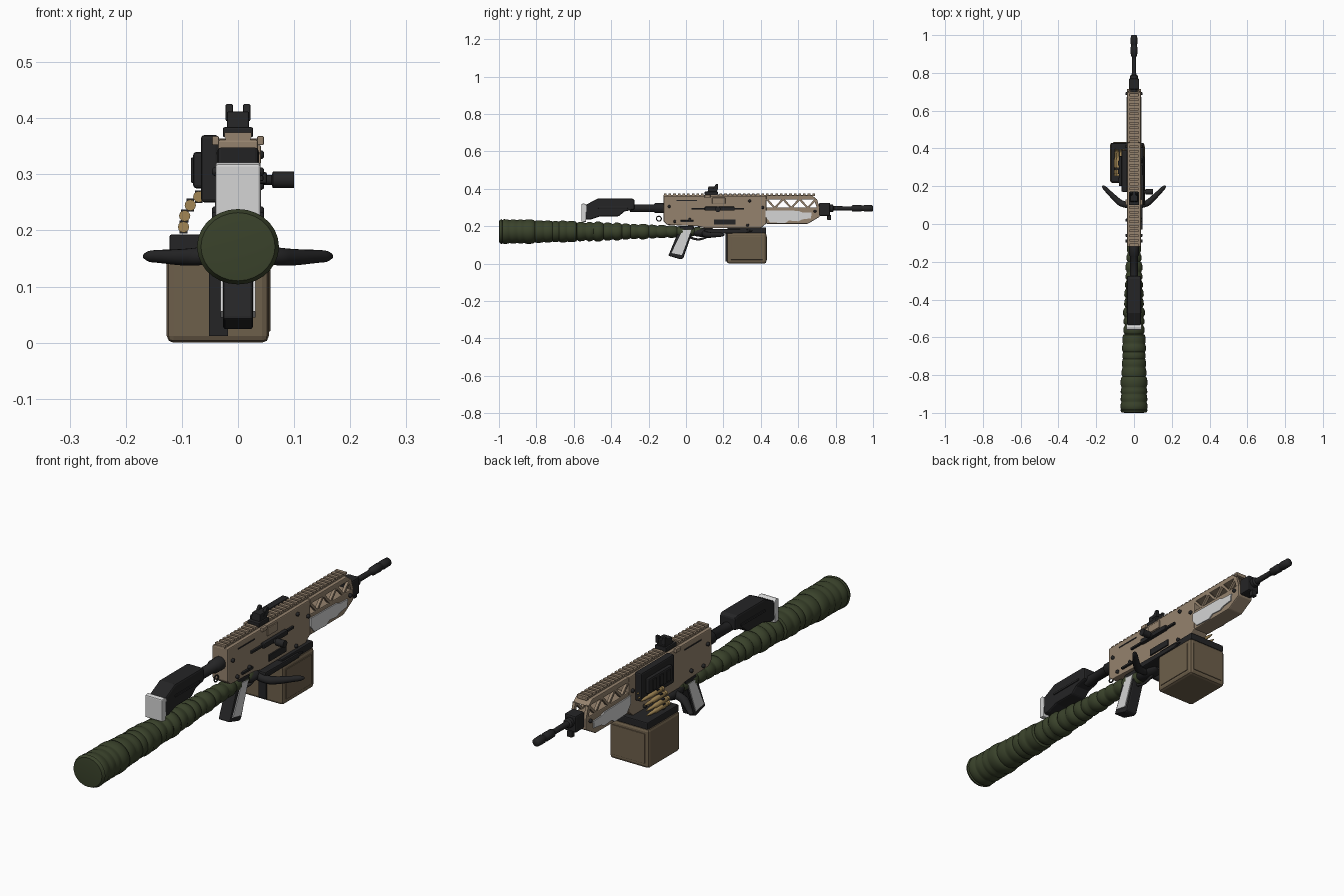
import bpy, bmesh, math, random
from mathutils import Vector

if "Cube" in bpy.data.objects:
    bpy.data.objects.remove(bpy.data.objects["Cube"])
random.seed(4)


def material(name, rgb):
    m = bpy.data.materials.new(name)
    m.use_nodes = True
    m.diffuse_color = (*rgb, 1)
    m.node_tree.nodes["Principled BSDF"].inputs["Base Color"].default_value = (*rgb, 1)
    return m


tan = material("tan", (0.30, 0.225, 0.155))
brown = material("box brown", (0.155, 0.115, 0.07))
black = material("black", (0.018, 0.018, 0.019))
green = material("wrap green", (0.042, 0.055, 0.024))
light = material("light grey", (0.66, 0.66, 0.66))
brass = material("brass", (0.36, 0.24, 0.09))


def finish(bm, name, mat, bevel=0, smooth=False):
    bmesh.ops.recalc_face_normals(bm, faces=bm.faces)
    me = bpy.data.meshes.new(name)
    bm.to_mesh(me)
    bm.free()
    me.materials.append(mat)
    ob = bpy.data.objects.new(name, me)
    bpy.context.collection.objects.link(ob)
    if bevel:
        mod = ob.modifiers.new("bevel", "BEVEL")
        mod.width, mod.segments, mod.limit_method = bevel, 2, "ANGLE"
    if smooth:
        bpy.context.view_layer.objects.active = ob
        bpy.ops.object.select_all(action="DESELECT")
        ob.select_set(True)
        bpy.ops.object.shade_smooth_by_angle(angle=math.radians(50))
    return ob


def prism(name, pts, x0, x1, mat, bevel=0):
    """Side outline of (y, z) points, extruded across x."""
    bm = bmesh.new()
    face = bm.faces.new([bm.verts.new((x0, y, z)) for y, z in pts])
    out = bmesh.ops.extrude_face_region(bm, geom=[face])["geom"]
    bmesh.ops.translate(bm, vec=(x1 - x0, 0, 0),
                        verts=[v for v in out if isinstance(v, bmesh.types.BMVert)])
    return finish(bm, name, mat, bevel)


def box(name, x0, x1, y0, y1, z0, z1, mat, bevel=0):
    return prism(name, [(y0, z0), (y1, z0), (y1, z1), (y0, z1)], x0, x1, mat, bevel)


def lathe(name, profile, centre, mat, axis="Y", sides=20, squash=1.0):
    """Turn (distance, radius) points about an axis through centre."""
    bm = bmesh.new()
    rings = []
    for d, r in profile:
        ring = []
        for i in range(sides):
            a = math.tau * i / sides
            c, s = r * math.cos(a), r * squash * math.sin(a)
            p = (c, d, s) if axis == "Y" else (d, c, s)
            ring.append(bm.verts.new(Vector(centre) + Vector(p)))
        rings.append(ring)
    for a, b in zip(rings, rings[1:]):
        for i in range(sides):
            j = (i + 1) % sides
            bm.faces.new((a[i], a[j], b[j], b[i]))
    bm.faces.new(rings[0])
    bm.faces.new(rings[-1])
    return finish(bm, name, mat, smooth=True)


def tube(name, pts, radius, mat, closed=False):
    """Round rod through (x, y, z, thickness) points."""
    cu = bpy.data.curves.new(name, "CURVE")
    cu.dimensions, cu.bevel_depth, cu.bevel_resolution = "3D", radius, 3
    cu.use_fill_caps = True
    sp = cu.splines.new("NURBS")
    sp.points.add(len(pts) - 1)
    for p, (x, y, z, t) in zip(sp.points, pts):
        p.co, p.radius = (x, y, z, 1), t
    sp.use_endpoint_u, sp.use_cyclic_u, sp.order_u = not closed, closed, 3
    cu.materials.append(mat)
    ob = bpy.data.objects.new(name, cu)
    bpy.context.collection.objects.link(ob)


# Receiver and handguard
prism("receiver", [(-.12, .225), (-.1, .207), (.06, .2), (.1, .19), (.4, .19), (.43, .215),
                   (.43, .362), (-.12, .362)], -.036, .036, tan, .004)
prism("handguard", [(.43, .212), (.65, .212), (.715, .25), (.715, .30), (.43, .30)],
      -.036, .036, tan, .004)
prism("handguard_top", [(.43, .342), (.70, .342), (.675, .364), (.43, .364)], -.036, .036, tan, .003)
for s in (-1, 1):
    xs = (s * .024, s * .036)
    for i in range(6):
        y = .43 + i * .044
        a, b = (y, y + .044) if i % 2 else (y + .044, y)
        prism("truss_strut", [(a - .006, .297), (a + .008, .297), (b + .008, .345), (b - .006, .345)],
              *xs, tan)
    prism("truss_front", [(.70, .297), (.715, .297), (.70, .345), (.683, .345)], *xs, tan)
    prism("side_panel", [(.425, .285), (.6, .282), (.62, .274), (.672, .272), (.668, .242), (.62, .236),
                         (.6, .226), (.55, .23), (.53, .216), (.45, .22), (.425, .25)],
          s * .034, s * .041, light)
    # Pins and body studs
    for y, z in ((-.09, .305), (-.06, .225), (.02, .235), (.34, .335), (.33, .205), (.41, .30), (.69, .28)):
        lathe("pin", [(0, .008), (s * .009, .008), (s * .012, .005)], (s * .034, y, z), black, "X", 10)
    box("rail_ear", s * .034, s * .046, .10, .13, .352, .368, tan, .002)
    box("rear_slot", s * .034, s * .038, -.05, .06, .335, .34, black)

# Top rail
box("top_rail", -.022, .022, -.12, .69, .36, .367, tan)
for i in range(33):
    y = -.118 + i * .0248
    box("rail_tooth", -.024, .024, y, y + .014, .366, .375, tan)

# Sight
box("sight_base", -.027, .027, .10, .17, .366, .384, black, .003)
prism("sight_body", [(.115, .38), (.165, .38), (.172, .412), (.12, .412)], -.02, .02, black, .003)
for s in (-1, 1):
    prism("sight_wing", [(.14, .395), (.172, .395), (.172, .425), (.16, .425)], s * .009, s * .022, black, .002)

# Barrel
box("gas_block", -.027, .027, .712, .77, .255, .325, black, .006)
box("gas_nub", -.012, .012, .755, .775, .233, .26, black, .003)
lathe("barrel", [(.70, .02), (.785, .02), (.79, .012), (.87, .011), (.885, .011), (.89, .017),
                 (.935, .018), (.94, .015), (.95, .015), (.955, .018), (.995, .017), (1, .012)],
      (0, 0, .295), black)

# Stock
lathe("buffer_tube", [(-.30, .021), (-.17, .021), (-.165, .027), (-.12, .027)], (0, 0, .296), black)
prism("stock", [(-.54, .235), (-.51, .235), (-.46, .252), (-.36, .252), (-.33, .278), (-.275, .29),
                (-.275, .342), (-.29, .348), (-.47, .348), (-.54, .312)], -.037, .037, black, .007)
for s in (-1, 1):
    box("stock_slot", s * .035, s * .041, -.47, -.31, .295, .305, black, .002)
prism("butt_pad", [(-.56, .225), (-.535, .222), (-.53, .312), (-.545, .322), (-.56, .318)],
      -.04, .04, light, .004)
tube("sling_loop", [(.0, -.145 + .014 * math.cos(a * math.pi / 4), .24 + .014 * math.sin(a * math.pi / 4), 1)
                    for a in range(8)], .003, black, True)

# Pistol grip and trigger guard
prism("grip", [(-.03, .2), (.045, .2), (-.015, .027), (-.03, .023), (-.095, .042), (-.09, .052)],
      -.027, .027, black, .006)
for s in (-1, 1):
    prism("grip_panel", [(-.018, .18), (.028, .178), (-.022, .045), (-.078, .056)],
          s * .025, s * .031, light)
tube("trigger_guard", [(0, .0, .15, 1), (0, .05, .125, 1), (0, .10, .135, 1), (0, .13, .155, 1),
                       (0, .14, .2, 1)], .006, black)
tube("trigger", [(0, .07, .2, 1), (0, .065, .17, 1), (0, .085, .145, .7)], .006, black)

# Charging handle and lower port on the +x side
box("handle_track", .034, .045, .03, .31, .288, .298, black, .002)
box("handle_slide", .034, .052, .10, .26, .283, .304, black, .004)
lathe("handle_knob", [(.045, .009), (.06, .009), (.062, .015), (.10, .015)], (0, .17, .29), black, "X", 14)
box("lower_port", .034, .042, .15, .265, .208, .236, black, .002)
box("selector", .034, .045, -.03, .04, .222, .232, black, .002)
box("upper_cover", .034, .041, .14, .21, .318, .352, tan, .003)

# Feed cover on the -x side
box("feed_plate", -.066, -.034, .17, .39, .25, .37, black, .006)
box("feed_housing", -.08, -.06, .20, .36, .275, .34, black, .006)
for i in range(3):
    box("feed_rib", -.084, -.075, .22 + i * .045, .245 + i * .045, .285, .33, black, .002)

# Ammunition box
box("ammo_box", -.127, .055, .218, .43, 0, .166, brown, .012)
box("ammo_side", .053, .058, .24, .41, .02, .145, brown, .002)
box("ammo_end", -.11, .04, .428, .433, .02, .145, brown, .002)
box("ammo_lid", -.122, .05, .222, .428, .163, .193, black, .004)
box("ammo_strap", -.052, -.018, .21, .22, .012, .17, black)
for i, (x, z) in enumerate([(-.052, .285), (-.057, .268), (-.07, .26), (-.085, .245),
                            (-.095, .226), (-.097, .206)]):
    lathe("cartridge", [(.255, .010), (.262, .010), (.264, .0085), (.267, .010), (.34, .010), (.35, .007),
                        (.375, .0065), (.40, .002)], (x, 0, z), brass, sides=12)
    box("belt_link", x - .007, x + .007, .285, .30, z - .0115, z + .0115, black)

# Wrapped green shaft made of bulging coils
shaft = [(-1, .045), (-.998, .066), (-.985, .073)]
y = -.985
while y < .06:
    step = random.uniform(.035, .055)
    r = .074 - .043 * (y + 1) / 1.06 if y < -.5 else .056 - .03 * (y + .5) / .56
    r *= random.uniform(.97, 1.06)
    bulge = .94 if y < -.6 else .86
    shaft += [(y + step * .08, r * bulge), (y + step * .3, r), (y + step * .7, r * .99), (y + step, r * bulge)]
    y += step
shaft += [(y + .03, .015)]
lathe("wrapped_shaft", shaft, (0, 0, .171), green, sides=28, squash=.92)

# Dark shaft head with two swept horns
lathe("shaft_collar", [(.04, .022), (.06, .032), (.13, .034), (.16, .02)], (0, 0, .166), black, squash=.7)
prism("shaft_blade", [(.1, .16), (.32, .163), (.36, .175), (.32, .183), (.1, .186)], .0, .058, black, .005)
for s in (-1, 1):
    tube("horn", [(s * .01, .10, .165, 1.3), (s * .06, .10, .154, 1.4), (s * .10, .135, .152, 1.2),
                  (s * .14, .175, .154, .95), (s * .16, .195, .154, .85), (s * .167, .203, .154, .3)], .0125, black)
